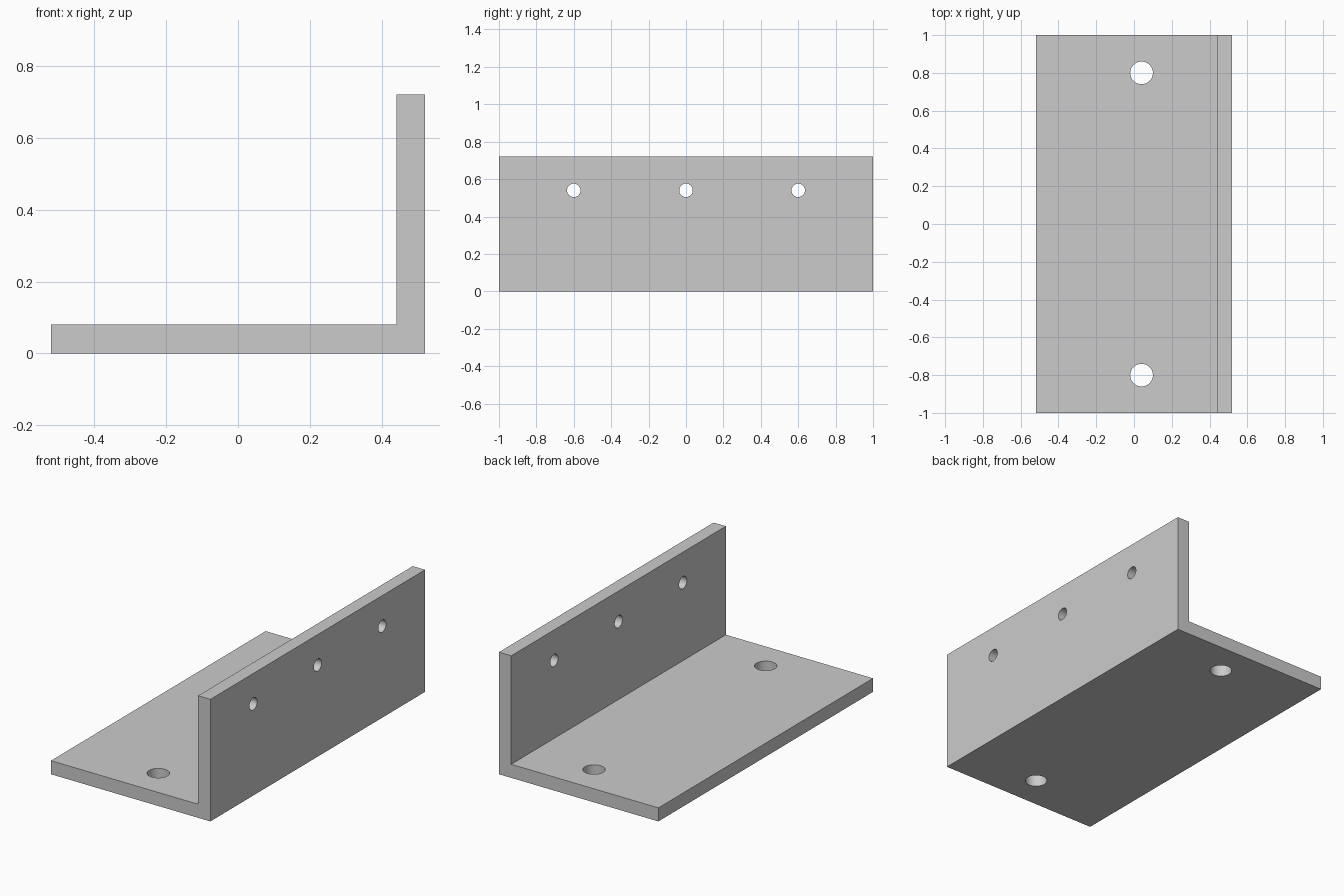
import bpy
import bmesh
from math import radians
from mathutils import Matrix

cube = bpy.data.objects.get("Cube")
if cube:
    bpy.data.objects.remove(cube, do_unlink=True)

LENGTH, HALF_WIDTH, HEIGHT, THICK = 2.0, 0.52, 0.72, 0.08

# Plain grey metal
grey = bpy.data.materials.new("grey_metal")
grey.use_nodes = True
colour = (0.6, 0.6, 0.6, 1)
grey.diffuse_color = colour
grey.node_tree.nodes["Principled BSDF"].inputs["Base Color"].default_value = colour


def make_object(name, bm):
    bmesh.ops.recalc_face_normals(bm, faces=bm.faces)
    mesh = bpy.data.meshes.new(name)
    bm.to_mesh(mesh)
    bm.free()
    mesh.materials.append(grey)
    obj = bpy.data.objects.new(name, mesh)
    bpy.context.collection.objects.link(obj)
    return obj


# L-shaped profile extruded along y
inner = HALF_WIDTH - THICK
profile = [(-HALF_WIDTH, 0), (HALF_WIDTH, 0), (HALF_WIDTH, HEIGHT),
           (inner, HEIGHT), (inner, THICK), (-HALF_WIDTH, THICK)]
bm = bmesh.new()
end = bm.faces.new([bm.verts.new((x, -LENGTH / 2, z)) for x, z in profile])
extruded = bmesh.ops.extrude_face_region(bm, geom=[end])["geom"]
bmesh.ops.translate(bm, vec=(0, LENGTH, 0),
                    verts=[v for v in extruded if isinstance(v, bmesh.types.BMVert)])
bracket = make_object("angle_bracket", bm)

# Drill cutters: two through the base, three through the upright flange
bm = bmesh.new()


def drill(location, radius, rotation=Matrix()):
    bmesh.ops.create_cone(bm, cap_ends=True, segments=48, radius1=radius,
                          radius2=radius, depth=THICK * 3,
                          matrix=Matrix.Translation(location) @ rotation)


for y in (-0.8, 0.8):
    drill((0.04, y, THICK / 2), 0.06)
for y in (-0.6, 0, 0.6):
    drill((HALF_WIDTH - THICK / 2, y, 0.54), 0.036, Matrix.Rotation(radians(90), 4, "Y"))
cutter = make_object("hole_cutters", bm)

cut = bracket.modifiers.new("holes", "BOOLEAN")
cut.operation = "DIFFERENCE"
cut.solver = "EXACT"
cut.object = cutter

# Apply the holes, then smooth only the bores
bpy.ops.object.select_all(action="DESELECT")
bracket.select_set(True)
bpy.context.view_layer.objects.active = bracket
bpy.ops.object.modifier_apply(modifier=cut.name)
bpy.data.objects.remove(cutter, do_unlink=True)
bpy.ops.object.shade_smooth_by_angle(angle=radians(30))
